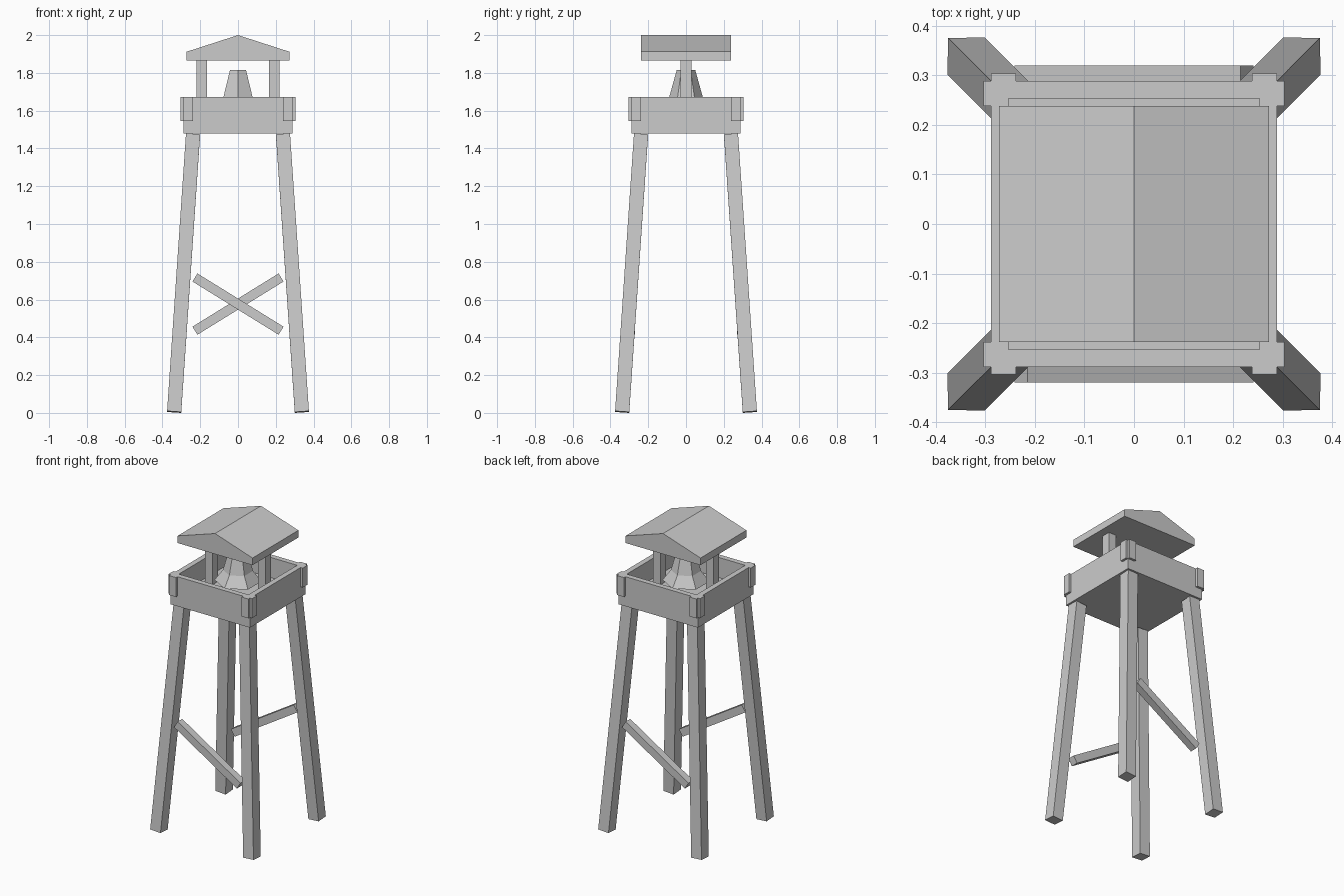
import bpy, bmesh, math
from mathutils import Vector, Matrix

if "Cube" in bpy.data.objects:
    bpy.data.objects.remove(bpy.data.objects["Cube"])


def finish(name, bm):
    bmesh.ops.recalc_face_normals(bm, faces=bm.faces[:])
    me = bpy.data.meshes.new(name)
    bm.to_mesh(me)
    bm.free()
    ob = bpy.data.objects.new(name, me)
    bpy.context.collection.objects.link(ob)
    return ob


def box(name, centre, size, rot=Matrix.Identity(4)):
    bm = bmesh.new()
    mat = Matrix.Translation(centre) @ rot @ Matrix.Diagonal((*size, 1))
    bmesh.ops.create_cube(bm, size=1, matrix=mat)
    return finish(name, bm)


def span(name, lo, hi):
    lo, hi = Vector(lo), Vector(hi)
    return box(name, (lo + hi) / 2, hi - lo)


# Splayed legs and the corner plates around the platform
PLATE_Z, RIM_Z, OUT, WALL = 1.545, 1.672, 0.288, 0.05
for sx in (-1, 1):
    for sy in (-1, 1):
        a = Vector((sx * 0.338, sy * 0.338, 0.005))
        b = Vector((sx * 0.238, sy * 0.238, 1.475))
        rot = Vector((0, 0, 1)).rotation_difference(b - a).to_matrix().to_4x4()
        box("leg", (a + b) / 2, (0.075, 0.075, (b - a).length), rot)
        zc, h = (PLATE_Z + RIM_Z) / 2, RIM_Z - PLATE_Z
        box("corner_plate_y", (sx * 0.263, sy * 0.2955, zc), (0.05, 0.016, h))
        box("corner_plate_x", (sx * 0.2955, sy * 0.263, zc), (0.016, 0.05, h))

# Diagonal braces, front and back
for name, s in (("front_brace", -1), ("back_brace", 1)):
    rot = Matrix.Rotation(-s * math.radians(31.7), 4, 'Y')
    box(name, (0, s * 0.295, 0.576), (0.536, 0.048, 0.05), rot)

# Platform: solid block with its top inset and sunk to make the parapet
bm = bmesh.new()
FLOOR_Z, BASE_Z = 1.54, 1.478
bmesh.ops.create_cube(bm, size=1, matrix=Matrix.Translation((0, 0, (BASE_Z + RIM_Z) / 2))
                      @ Matrix.Diagonal((2 * OUT, 2 * OUT, RIM_Z - BASE_Z, 1)))
bm.normal_update()
top = max(bm.faces, key=lambda f: f.calc_center_median().z)
bmesh.ops.inset_region(bm, faces=[top], thickness=WALL)
inner = bmesh.ops.extrude_face_region(bm, geom=[top])["geom"]
bmesh.ops.translate(bm, vec=(0, 0, FLOOR_Z - RIM_Z),
                    verts=[v for v in inner if isinstance(v, bmesh.types.BMVert)])
if top.is_valid:
    bmesh.ops.delete(bm, geom=[top], context='FACES_ONLY')
finish("platform", bm)

# Roof posts
for s in (-1, 1):
    box("roof_post", (s * 0.192, 0, (FLOOR_Z + 1.87) / 2), (0.054, 0.058, 1.87 - FLOOR_Z))

# Gabled roof
bm = bmesh.new()
profile = [(-0.272, 1.865), (0.272, 1.865), (0.272, 1.912), (0, 2.0), (-0.272, 1.912)]
face = bm.faces.new([bm.verts.new((x, -0.238, z)) for x, z in profile])
ext = bmesh.ops.extrude_face_region(bm, geom=[face])["geom"]
bmesh.ops.translate(bm, vec=(0, 0.476, 0),
                    verts=[v for v in ext if isinstance(v, bmesh.types.BMVert)])
finish("roof", bm)

# Six-sided bell with a flared lip
bm = bmesh.new()
rings = []
for r, z in ((0.049, 1.815), (0.09, 1.668), (0.14, 1.6)):
    rings.append([bm.verts.new((r * math.sin(i * math.pi / 3), r * math.cos(i * math.pi / 3), z))
                  for i in range(6)])
for a, b in zip(rings, rings[1:]):
    for i in range(6):
        j = (i + 1) % 6
        bm.faces.new((a[i], a[j], b[j], b[i]))
bm.faces.new(rings[0])
bm.faces.new(rings[-1])
finish("bell", bm)
